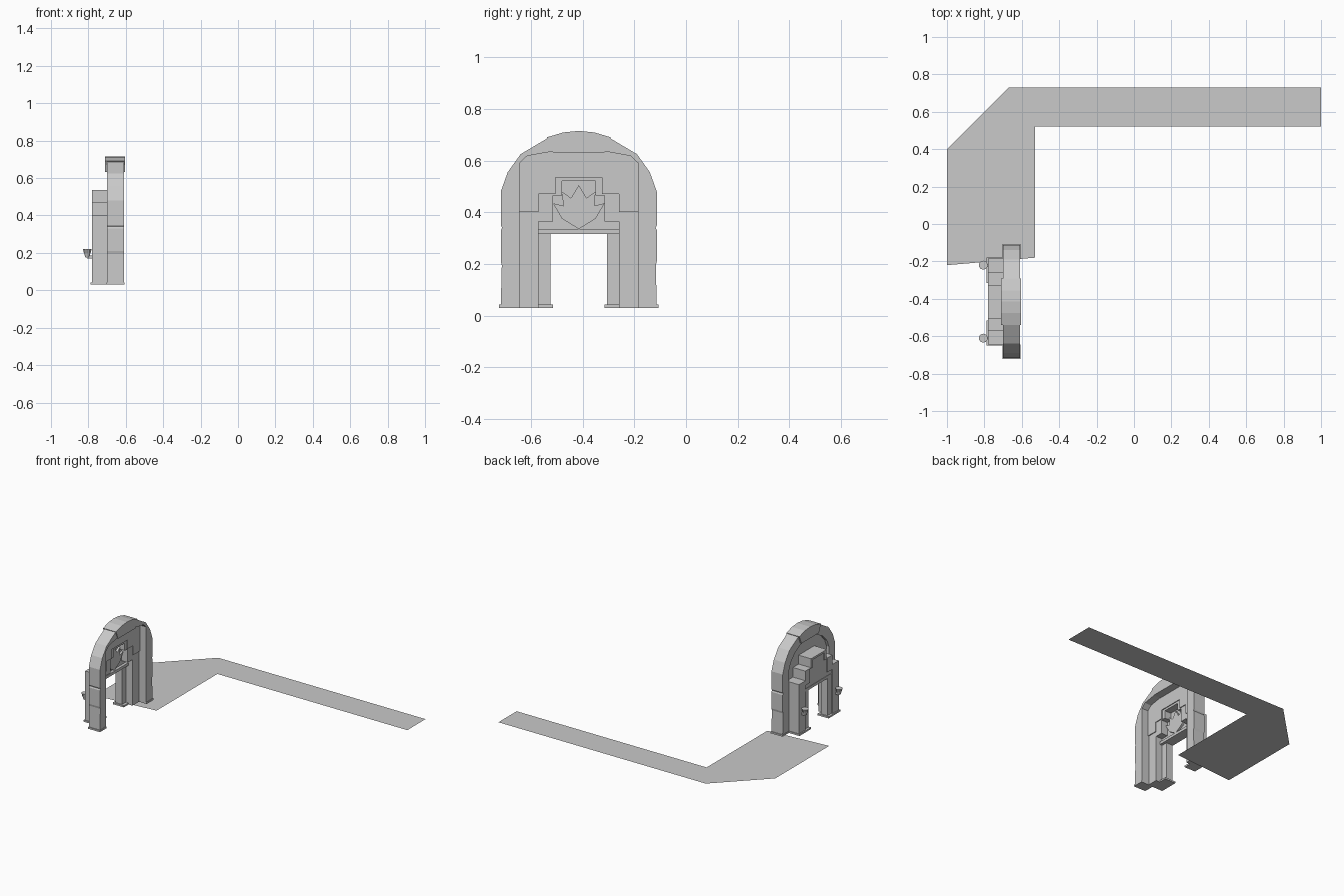
import bpy, bmesh, math
from mathutils import Matrix

if "Cube" in bpy.data.objects:
    bpy.data.objects.remove(bpy.data.objects["Cube"])

CY = -0.415  # centre of the gate in y

stone = bpy.data.materials.new("plain_grey_stone")
stone.diffuse_color = (0.588, 0.588, 0.588, 1)
stone.use_nodes = True
stone.node_tree.nodes["Principled BSDF"].inputs["Base Color"].default_value = stone.diffuse_color


def finish(name, bm):
    bmesh.ops.recalc_face_normals(bm, faces=bm.faces)
    me = bpy.data.meshes.new(name)
    bm.to_mesh(me)
    bm.free()
    me.materials.append(stone)
    ob = bpy.data.objects.new(name, me)
    bpy.context.collection.objects.link(ob)
    return ob


def extrude(name, loop, x0, x1):
    """Extrude a (y offset, z) outline along x."""
    bm = bmesh.new()
    face = bm.faces.new([bm.verts.new((x0, CY + y, z)) for y, z in loop])
    res = bmesh.ops.extrude_face_region(bm, geom=[face])
    verts = [v for v in res["geom"] if isinstance(v, bmesh.types.BMVert)]
    bmesh.ops.translate(bm, verts=verts, vec=(x1 - x0, 0, 0))
    return finish(name, bm)


def both(half):
    """Mirror a half profile that runs from the side up to the middle."""
    return [(-y, z) for y, z in half] + [(y, z) for y, z in reversed(half) if y > 0]


def arch(name, outer, inner, x0, x1):
    extrude(name, both(outer) + both(inner)[::-1], x0, x1)


def block(name, y0, y1, z0, z1, x0, x1):
    extrude(name, [(y0, z0), (y1, z0), (y1, z1), (y0, z1)], x0, x1)


# Flat path on the ground
bm = bmesh.new()
path = [(-1, -0.22), (-0.53, -0.18), (-0.53, 0.52), (1, 0.52),
        (1, 0.73), (-0.67, 0.73), (-1, 0.40)]
f = bm.faces.new([bm.verts.new((x, y, 0)) for x, y in path])
finish("ground_path", bm)

# Outer arch: blocky legs, faceted round top
outer = [(0.302, 0.03), (0.298, 0.195), (0.302, 0.21), (0.302, 0.33), (0.297, 0.34),
         (0.302, 0.35), (0.302, 0.48), (0.275, 0.555), (0.225, 0.625), (0.12, 0.687), (0.06, 0.705), (0, 0.711)]
panel_edge = [(0.23, 0.59), (0.2, 0.618), (0.11, 0.634), (0, 0.64)]
arch("outer_arch_front", outer, [(0.23, 0.03)] + panel_edge, -0.665, -0.61)
arch("outer_arch_back", outer, [(0.23, 0.03), (0.23, 0.48), (0.21, 0.53), (0.165, 0.58),
                                (0.09, 0.622), (0, 0.635)], -0.70, -0.665)
extrude("keystone", both([(0.1, 0.632), (0.124, 0.69), (0.06, 0.709), (0, 0.715)]), -0.71, -0.605)

# Wall panel over the stepped doorway
steps = [(0.155, 0.40), (0.155, 0.47), (0.09, 0.47), (0.09, 0.535), (0, 0.535)]
arch("arch_panel", [(0.23, 0.40)] + panel_edge, steps, -0.68, -0.662)

# Stepped door frame with its recessed inner wall
arch("stepped_frame", [(0.23, 0.03), (0.23, 0.40)] + steps,
     [(0.155, 0.03), (0.155, 0.365), (0.10, 0.365), (0.10, 0.465), (0.065, 0.465),
      (0.065, 0.52), (0, 0.52)], -0.78, -0.668)
arch("inner_wall", [(0.156, 0.03), (0.156, 0.366), (0.101, 0.366), (0.101, 0.466),
                    (0.066, 0.466), (0.066, 0.521), (0, 0.521)],
     [(0.11, 0.03), (0.11, 0.315), (0, 0.315)], -0.772, -0.72)
block("lintel", -0.155, 0.155, 0.315, 0.335, -0.775, -0.70)

# Pointed leaf relief above the lintel
extrude("leaf_relief", both([(0, 0.335), (0.065, 0.375), (0.1, 0.435), (0.06, 0.425),
                             (0.065, 0.48), (0.03, 0.455), (0, 0.505)]), -0.722, -0.705)

for s in (-1, 1):
    # Low plinths under the legs
    for name, a, b, x0, x1 in (("arch_plinth", 0.23, 0.308, -0.703, -0.606),
                               ("door_plinth", 0.10, 0.235, -0.788, -0.70)):
        y0, y1 = sorted((s * a, s * b))
        block(name, y0, y1, 0.03, 0.042, x0, x1)
    # Small bowl lamp on a bracket
    bm = bmesh.new()
    for r1, r2, z, h in ((0.019, 0.024, 0.2, 0.02), (0.011, 0.018, 0.176, 0.024)):
        bmesh.ops.create_cone(bm, cap_ends=True, segments=10, radius1=r1, radius2=r2, depth=h,
                              matrix=Matrix.Translation((-0.806, CY + s * 0.195, z + h / 2)))
    finish("bowl_lamp", bm)
    block("lamp_bracket", s * 0.195 - 0.006, s * 0.195 + 0.006, 0.17, 0.185, -0.806, -0.779)
